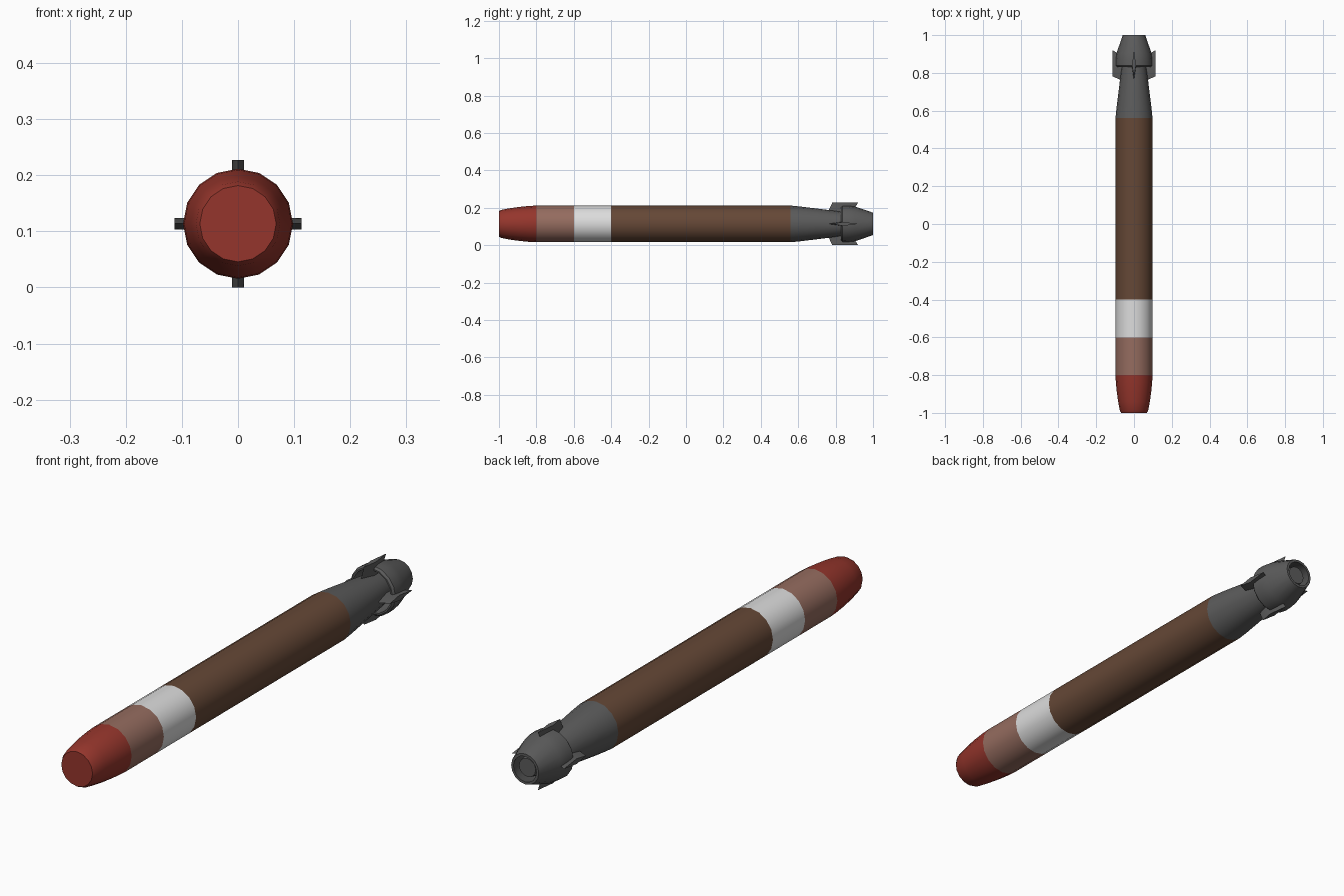
import bpy, bmesh, math

if "Cube" in bpy.data.objects:
    bpy.data.objects.remove(bpy.data.objects["Cube"])

AXIS_Z = 0.1135
SIDES = 16
R = 0.098


def material(name, rgb):
    m = bpy.data.materials.new(name)
    m.diffuse_color = (*rgb, 1.0)
    m.use_nodes = True
    m.node_tree.nodes["Principled BSDF"].inputs["Base Color"].default_value = m.diffuse_color
    return m


red = material("red", (0.30, 0.036, 0.025))
salmon = material("dusty_pink", (0.30, 0.15, 0.115))
white = material("white", (0.72, 0.72, 0.72))
brown = material("brown", (0.13, 0.064, 0.037))
grey = material("dark_grey", (0.105, 0.105, 0.105))


def finish(name, bm, mat, angle):
    bmesh.ops.recalc_face_normals(bm, faces=bm.faces)
    mesh = bpy.data.meshes.new(name)
    bm.to_mesh(mesh)
    bm.free()
    mesh.materials.append(mat)
    ob = bpy.data.objects.new(name, mesh)
    bpy.context.collection.objects.link(ob)
    bpy.ops.object.select_all(action='DESELECT')
    ob.select_set(True)
    bpy.context.view_layer.objects.active = ob
    bpy.ops.object.shade_smooth_by_angle(angle=math.radians(angle))
    return ob


def lathe(name, profile, mat, angle=35, closed=False):
    """Turn (radius, y) points around the long axis; radius 0 closes an end."""
    bm = bmesh.new()
    rings = []
    for r, y in profile:
        if r == 0:
            rings.append([bm.verts.new((0, y, AXIS_Z))] * SIDES)
        else:
            angles = [2 * math.pi * i / SIDES for i in range(SIDES)]
            rings.append([bm.verts.new((r * math.cos(a), y, AXIS_Z + r * math.sin(a)))
                          for a in angles])
    pairs = list(zip(rings, rings[1:]))
    if closed:
        pairs.append((rings[-1], rings[0]))
    for a, b in pairs:
        for i in range(SIDES):
            j = (i + 1) % SIDES
            bm.faces.new(list(dict.fromkeys((a[i], a[j], b[j], b[i]))))
    return finish(name, bm, mat, angle)


# Blunt rounded nose and the coloured body sections
lathe("nose", [(0, -1), (0.068, -1), (0.075, -0.988), (0.084, -0.94),
               (0.091, -0.89), (0.096, -0.84), (R, -0.8)], red, 50)
lathe("pink_band", [(R, -0.8), (R, -0.6)], salmon)
lathe("white_band", [(R, -0.6), (R, -0.4)], white)
lathe("main_body", [(R, -0.4), (R, 0.56)], brown)

# Tapering tail that runs through the shroud and ends in a flat hub
lathe("tail_cone", [(R, 0.56), (0.093, 0.61), (0.082, 0.70), (0.066, 0.83),
                    (0.05, 0.92), (0.036, 0.985), (0, 0.985)], grey)

# Hollow propulsor shroud around the tail
lathe("tail_shroud", [(0.091, 0.83), (R, 0.838), (0.097, 0.87), (0.092, 0.905),
                      (0.06, 1.0), (0.05, 1.0), (0.08, 0.90), (0.085, 0.83)],
      grey, 40, closed=True)

# Four diamond-section fins
for k in range(4):
    a = math.pi / 2 * k
    out = (math.cos(a), math.sin(a))
    side = (-out[1], out[0])
    bm = bmesh.new()
    sections = []
    for r, front, mid, back in ((0.055, 0.755, 0.83, 0.885), (0.1135, 0.782, 0.84, 0.92)):
        pts = ((front, 0), (mid, 0.0105), (back, 0), (mid, -0.0105))
        sections.append([bm.verts.new((out[0] * r + side[0] * t, y,
                                       AXIS_Z + out[1] * r + side[1] * t))
                         for y, t in pts])
    root, tip = sections
    bm.faces.new(root)
    bm.faces.new(tip)
    for i in range(4):
        j = (i + 1) % 4
        bm.faces.new((root[i], root[j], tip[j], tip[i]))
    finish("fin_%d" % (k + 1), bm, grey, 20)
